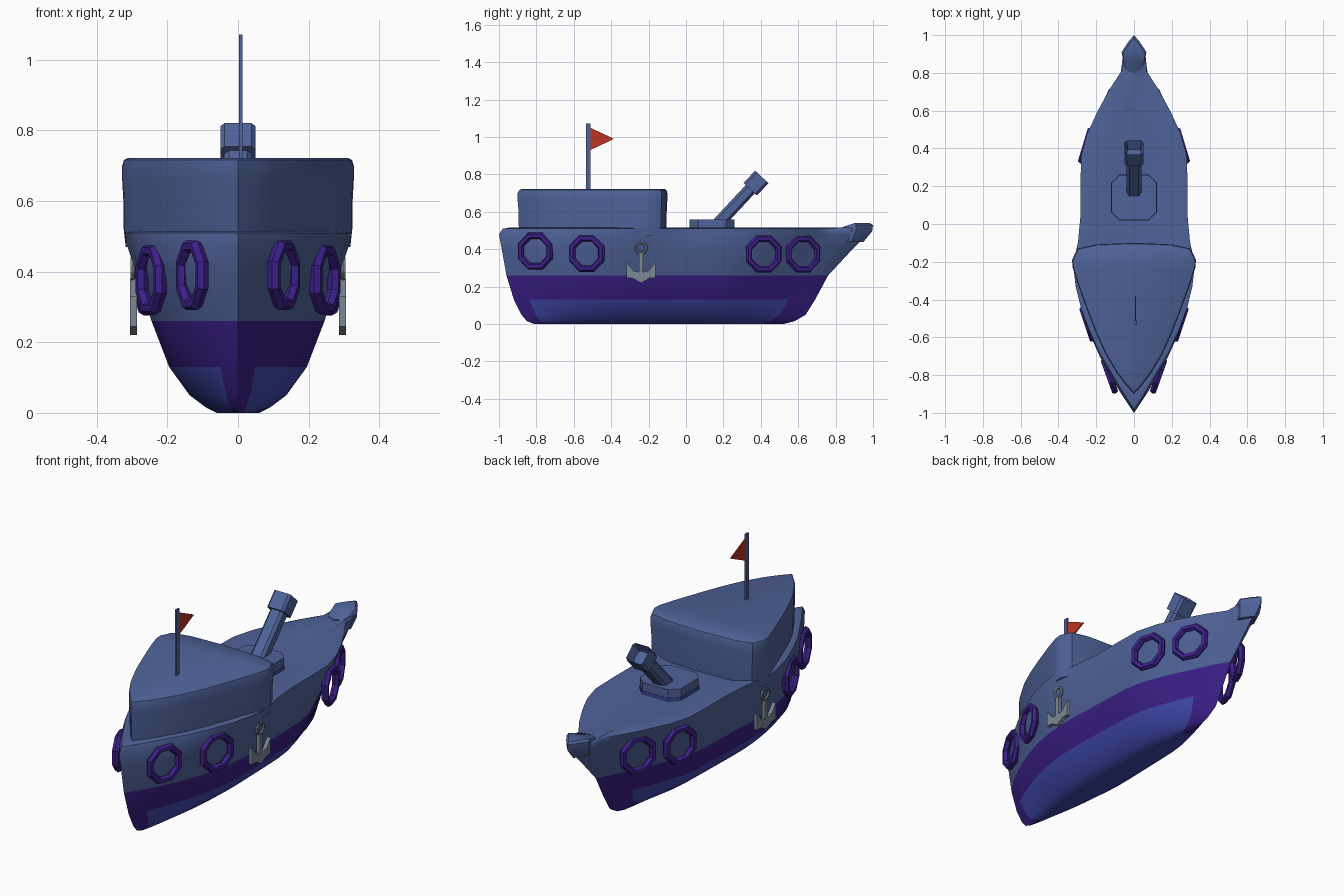
import bpy, bmesh
from math import radians, atan, pi
from mathutils import Matrix, Vector

cube = bpy.data.objects.get("Cube")
if cube:
    bpy.data.objects.remove(cube, do_unlink=True)


def material(name, r, g, b):
    m = bpy.data.materials.new(name)
    m.use_nodes = True
    m.diffuse_color = (r, g, b, 1)
    m.node_tree.nodes["Principled BSDF"].inputs["Base Color"].default_value = (r, g, b, 1)
    return m


slate = material("slate blue", .078, .125, .32)
purple = material("deep purple", .045, .014, .25)
blue = material("keel blue", .05, .066, .42)
grey = material("anchor grey", .2, .25, .3)
red = material("flag red", .5, .035, .018)


def finish(name, bm, mats, smooth=False):
    bmesh.ops.recalc_face_normals(bm, faces=bm.faces)
    mesh = bpy.data.meshes.new(name)
    bm.to_mesh(mesh)
    bm.free()
    for m in mats:
        mesh.materials.append(m)
    obj = bpy.data.objects.new(name, mesh)
    bpy.context.collection.objects.link(obj)
    if smooth:
        bpy.ops.object.select_all(action='DESELECT')
        obj.select_set(True)
        bpy.context.view_layer.objects.active = obj
        bpy.ops.object.shade_smooth_by_angle(angle=radians(42))
    return obj


def loft(name, halves, mats, colour=None):
    """Skin stacked half outlines (stern to bow), mirrored across x."""
    bm = bmesh.new()
    n = len(halves[0])
    rings = []
    for half in halves:
        pts = list(half) + [(-x, y, z) for x, y, z in half[-2:0:-1]]
        rings.append([bm.verts.new(p) for p in pts])
    size = len(rings[0])

    def face(verts, level, i):
        f = bm.faces.new(verts)
        if colour:
            f.material_index = colour(level, min(i, size - 1 - i))

    for level, (a, b) in enumerate(zip(rings, rings[1:])):
        for i in range(size):
            j = (i + 1) % size
            face((a[i], a[j], b[j], b[i]), level, i)
    for level, ring in ((0, rings[0]), (len(rings) - 1, rings[-1])):
        for i in range(n - 1):
            quad = [ring[i], ring[i + 1], ring[-i - 1], ring[-i]]
            face(list(dict.fromkeys(quad)), level, i)
    return finish(name, bm, mats, True)


def prism(name, outline, x, thick, mat):
    """Extrude a (y, z) outline along x."""
    bm = bmesh.new()
    f = bm.faces.new([bm.verts.new((x - thick / 2, y, z)) for y, z in outline])
    out = bmesh.ops.extrude_face_region(bm, geom=[f])["geom"]
    bmesh.ops.translate(bm, vec=(thick, 0, 0),
                        verts=[v for v in out if isinstance(v, bmesh.types.BMVert)])
    return finish(name, bm, [mat])


def box(name, size, matrix, mat, chamfer=0, bore=0):
    """Box with chamfered upright edges and an optional bore in its end."""
    bm = bmesh.new()
    bmesh.ops.create_cube(bm, size=1, matrix=Matrix.Diagonal((*size, 1)))
    if chamfer:
        upright = [e for e in bm.edges
                   if abs(e.verts[0].co.z - e.verts[1].co.z) > size[2] / 2]
        bmesh.ops.bevel(bm, geom=upright, offset=chamfer, segments=1, affect='EDGES')
    if bore:
        end = max(bm.faces, key=lambda f: f.calc_center_median().z)
        bmesh.ops.inset_region(bm, faces=[end], thickness=bore)
        bmesh.ops.translate(bm, verts=end.verts, vec=(0, 0, -size[2] * .8))
    bm.transform(matrix)
    return finish(name, bm, [mat])


def torus(name, major, minor, sides, matrix, mat):
    bpy.ops.mesh.primitive_torus_add(major_radius=major, minor_radius=minor,
                                     major_segments=sides, minor_segments=6)
    obj = bpy.context.object
    obj.name = name
    obj.data.transform(matrix)
    obj.data.materials.append(mat)
    return obj


# Hull: fraction along length, relative width low down, relative width at deck
stations = [(0, 0, 0), (.05, .25, .2), (.1, .44, .38), (.15, .6, .56), (.21, .76, .73),
            (.27, .88, .87), (.33, .96, .96), (.39, 1, 1), (.45, 1, .92), (.52, .98, .88),
            (.6, .96, .88), (.68, .93, .87), (.74, .85, .77), (.8, .69, .6),
            (.86, .5, .4), (.91, .33, .2), (.95, .2, .19), (1, 0, 0)]


def waterline(z, stern, bow, width, k):
    return [(width * (lo + (hi - lo) * k), stern + (bow - stern) * t, z)
            for t, lo, hi in stations]


levels = [waterline(*row) for row in (
    (0, -.81, .52, .06, 0), (.015, -.85, .58, .09, 0), (.05, -.88, .64, .137, 0),
    (.13, -.92, .69, .195, 0), (.26, -.96, .76, .245, 0), (.4, -.985, .89, .29, .3),
    (.48, -1, .97, .316, .8), (.51, -.98, .99, .322, 1), (.515, -.95, .97, .3, 1),
    (.497, -.75, .7, .19, .3))]


def hull_colour(level, i):
    if level < 3 and 1 <= i < len(stations) - 3:
        return 2
    return 1 if level < 4 else 0


loft("hull", levels, [slate, purple, blue], hull_colour)

# Raised tip of the bow
tip = [(0, .8), (.045, .82), (.055, .86), (.066, .91), (.03, .965), (0, 1)]
loft("bow_tip", [[(x * s, .83 + (y - .83) * s, z + rise * min(1, max(0, (y - .82) * 12)))
                  for x, y in tip]
                 for s, z, rise in ((.7, .44, 0), (.97, .495, 0), (1, .51, .02), (.9, .512, .028))],
     [slate])

# Wedge shaped cabin
plan = [(0, -.9), (.045, -.85), (.09, -.79), (.15, -.69), (.2, -.58), (.25, -.45),
        (.3, -.31), (.325, -.23), (.328, -.19), (.3, -.13), (.2, -.108), (0, -.1)]
loft("cabin", [[(x * s, -.4 + (y + .4) * s, z) for x, y in plan]
               for z, s in ((.47, .97), (.53, .99), (.6, .99), (.66, 1), (.7, 1),
                            (.716, .985), (.722, .95))], [slate])

# Gun: chamfered base, tilted barrel, bored muzzle block
box("gun_base", (.24, .24, .07), Matrix.Translation((0, .14, .525)), slate, .045)
box("gun_base_trim", (.245, .245, .012), Matrix.Translation((0, .14, .508)), blue, .045)
aim = Matrix.Translation((0, .405, .787)) @ Matrix.Rotation(radians(-43), 4, 'X')
box("gun_barrel", (.078, .066, .3), aim @ Matrix.Translation((0, 0, -.2)), slate, .014)
box("gun_muzzle", (.1, .098, .09), aim @ Matrix.Translation((0, 0, -.045)), slate, .012, .022)

# Flag on its pole
box("flag_pole", (.009, .024, .37), Matrix.Translation((.008, -.522, .887)), slate)
prism("flag", [(-.512, 1.05), (-.512, .93), (-.385, .99)], .008, .006, red)

# Life rings and anchors on both sides
rings = {"stern": (-.805, .13, .39, .36), "stern_quarter": (-.53, .246, .378, .33),
         "bow_quarter": (.415, .255, .375, -.3), "bow": (.625, .155, .375, -.45)}
fluke = [(.0, .22), (.045, .245), (.078, .245), (.078, .33), (.04, .285), (.011, .278),
         (.011, .38)]
for side, s in (("left", 1), ("right", -1)):
    for place, (y, x, z, slope) in rings.items():
        m = (Matrix.Translation((s * x, y, z)) @ Matrix.Rotation(-s * atan(slope), 4, 'Z')
             @ Matrix.Rotation(pi / 2, 4, 'Y') @ Matrix.Rotation(pi / 8, 4, 'Z'))
        torus(f"{place}_life_ring_{side}", .088, .019, 8, m, purple)
    outline = [(y - .24, z) for y, z in fluke] + [(-y - .24, z) for y, z in fluke[:0:-1]]
    prism(f"anchor_{side}", outline, s * .296, .02, grey)
    torus(f"anchor_eye_{side}", .029, .007, 10,
          Matrix.Translation((s * .298, -.24, .408)) @ Matrix.Rotation(pi / 2, 4, 'Y'), grey)
